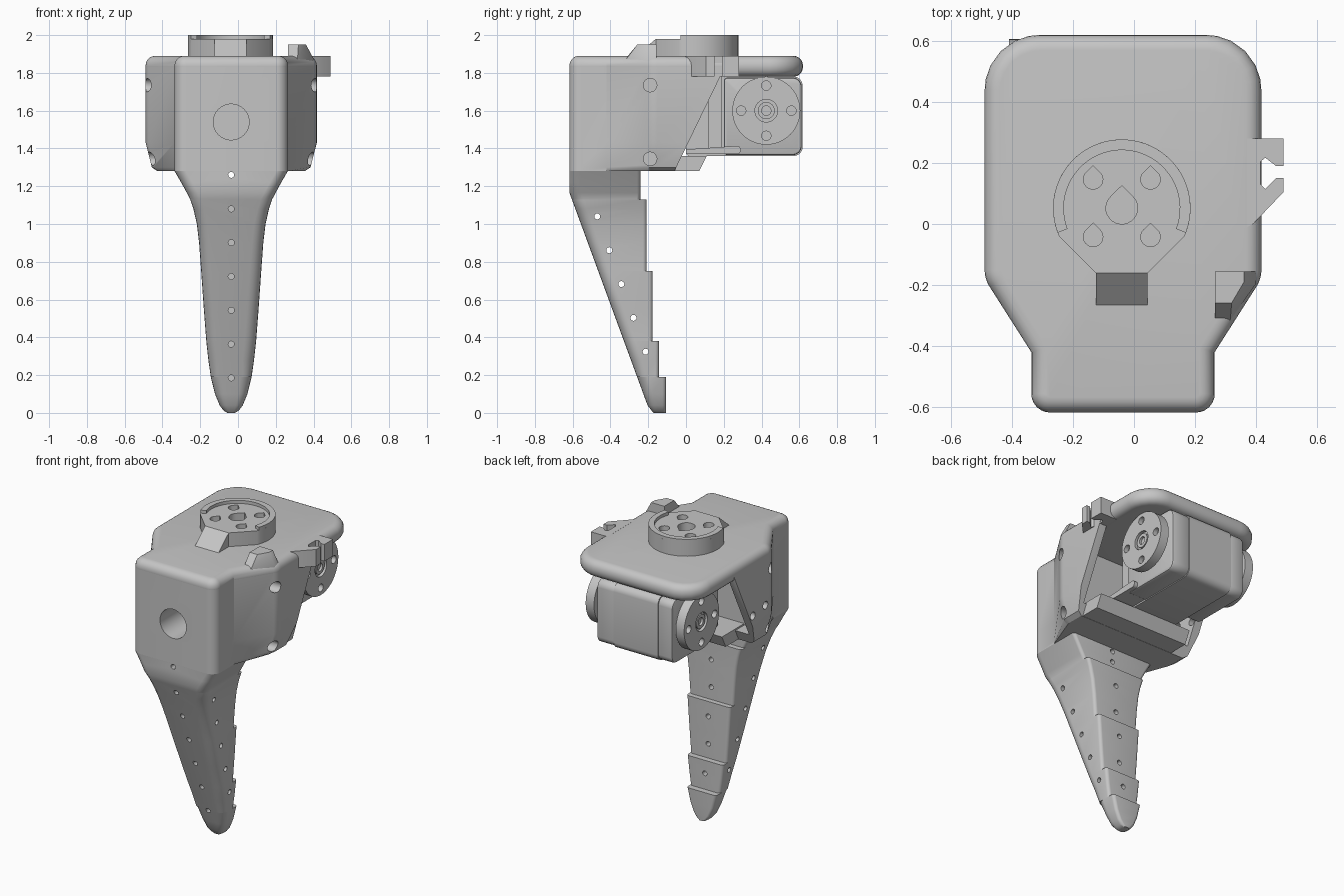
import bpy, bmesh, math
from mathutils import Vector

old = bpy.data.objects.get("Cube")
if old:
    bpy.data.objects.remove(old, do_unlink=True)

CX = -0.036  # symmetry plane of the housing
grey = bpy.data.materials.new("plain grey")
grey.use_nodes = True
colour = (0.56, 0.56, 0.56, 1)
grey.diffuse_color = colour
grey.node_tree.nodes["Principled BSDF"].inputs["Base Color"].default_value = colour


def loft(name, rings):
    """Closed solid through rings with equal point counts."""
    bm = bmesh.new()
    loops = [[bm.verts.new(p) for p in ring] for ring in rings]
    n = len(loops[0])
    for a, b in zip(loops, loops[1:]):
        for i in range(n):
            j = (i + 1) % n
            bm.faces.new((a[i], a[j], b[j], b[i]))
    bm.faces.new(loops[0][::-1])
    bm.faces.new(loops[-1])
    bmesh.ops.recalc_face_normals(bm, faces=bm.faces)
    mesh = bpy.data.meshes.new(name)
    bm.to_mesh(mesh)
    bm.free()
    mesh.materials.append(grey)
    ob = bpy.data.objects.new(name, mesh)
    bpy.context.collection.objects.link(ob)
    return ob


def prism(name, pts, lo, hi, axis="z"):
    place = {"z": lambda a, b, c: (a, b, c), "x": lambda a, b, c: (c, a, b),
             "y": lambda a, b, c: (a, c, b)}[axis]
    return loft(name, [[place(a, b, c) for a, b in pts] for c in (lo, hi)])


def rounded(corners, steps=6):
    """Fillet a polygon given as (x, y, radius) corners."""
    out = []
    for i, (x, y, r) in enumerate(corners):
        p = Vector((x, y))
        if not r:
            out.append((x, y))
            continue
        a = (Vector(corners[i - 1][:2]) - p).normalized()
        b = (Vector(corners[(i + 1) % len(corners)][:2]) - p).normalized()
        half = a.angle(b) / 2
        c = p + (a + b).normalized() * r / math.sin(half)
        s, e = p + a * r / math.tan(half) - c, p + b * r / math.tan(half) - c
        for k in range(steps + 1):
            v = s.lerp(e, k / steps).normalized() * r
            out.append(tuple(c + v))
    return out


def circle(x, y, r, n=32, start=0, sweep=360):
    full = sweep == 360
    return [(x + r * math.cos(math.radians(start + sweep * k / (n if full else n - 1))),
             y + r * math.sin(math.radians(start + sweep * k / (n if full else n - 1))))
            for k in range(n)]


def teardrop(x, y, r):
    return circle(x, y, r, 20, 135, 270) + [(x, y + r * 1.41)]


def box(name, x0, x1, y0, y1, z0, z1):
    return prism(name, [(x0, y0), (x1, y0), (x1, y1), (x0, y1)], z0, z1)


def apply(ob, mod):
    bpy.context.view_layer.objects.active = ob
    bpy.ops.object.modifier_apply(modifier=mod.name)


def cut(ob, *cutters):
    for c in cutters:
        m = ob.modifiers.new("cut", "BOOLEAN")
        m.operation, m.solver, m.object = "DIFFERENCE", "EXACT", c
        apply(ob, m)
        bpy.data.objects.remove(c, do_unlink=True)


def bevel(ob, width, segments):
    m = ob.modifiers.new("round", "BEVEL")
    m.width, m.segments, m.angle_limit = width, segments, math.radians(40)
    apply(ob, m)


def outline(w, back, r):
    """Plan of the housing: narrow front, flared sides, given back edge."""
    right = [(0.30, -0.617, 0.06), (0.30, -0.42, 0), (w, -0.18, 0.1), (w, back, r)]
    return rounded([(CX + x, y, q) for x, y, q in right]
                   + [(CX - x, y, q) for x, y, q in reversed(right)])


# Top plate with a rounded rim
plate = prism("top_plate", outline(0.453, 0.619, 0.18), 1.78, 1.89)
bevel(plate, 0.05, 5)

# Housing with tapered side wings
housing = loft("housing", [[(x, y, z) for x, y in outline(w, 0.2, 0)]
               for w, z in ((0.39, 1.28), (0.42, 1.30), (0.453, 1.43), (0.453, 1.83))])
cut(housing,
    prism("slant", [(-0.1, 1.2), (0.21, 1.84), (0.6, 1.84), (0.6, 1.2)], -1, 1, "x"),
    box("cavity", CX - 0.40, CX + 0.40, -0.12, 0.5, 1.35, 1.79),
    prism("cable_hole", circle(CX, 1.54, 0.095), -0.7, -0.3, "y"))
for z in (1.735, 1.345):
    for x in (-0.6, 0.33):
        cut(housing, prism("screw", circle(-0.19, z, 0.036, 16), x, x + 0.2, "x"))
for y, z in ((0.01, 1.50), (-0.12, 1.52)):
    cut(housing, prism("screw", circle(y, z, 0.025, 16), -0.6, -0.4, "x"))
prism("floor", [(-0.12, 1.281), (0.07, 1.281), (0.11, 1.36), (-0.12, 1.36)],
      CX - 0.3, CX + 0.38, "x")

# Tapered leg: (height, half width), front slope and stepped back
widths = [(0, 0.02), (0.012, 0.04), (0.04, 0.061), (0.1, 0.086), (0.19, 0.108), (0.28, 0.121),
          (0.38, 0.132), (0.55, 0.145), (0.75, 0.159), (0.9, 0.17), (1.0, 0.182),
          (1.08, 0.2), (1.13, 0.217), (1.165, 0.235), (1.22, 0.265), (1.28, 0.3)]
steps = {0.19: -0.105, 0.38: -0.142, 0.75: -0.177, 1.13: -0.208, 9: -0.24}


def front_y(z):
    if z < 0.03:
        return -0.17 - z
    return max(-0.617, -0.2 - 0.417 * (z - 0.03) / 1.135)


def back_y(z):
    return next(b for top, b in steps.items() if z <= top)


def leg_ring(z, w, back):
    front = front_y(z)
    r = min(0.06, w * 0.6, (back - front) * 0.4)
    q = min(0.02, r)
    pts = rounded([(CX - w, front, r), (CX + w, front, r), (CX + w, back, q), (CX - w, back, q)], 4)
    return [(x, y, z) for x, y in pts]


rings = []
for z, w in widths:
    rings.append(leg_ring(z, w, back_y(z)))
    if z in steps:
        rings.append(leg_ring(z + 0.001, w, back_y(z + 0.001)))
leg = loft("leg", rings)
for k in range(6):
    z = 0.185 + 0.179 * k
    up = z + 0.11
    cut(leg, prism("front_pin", circle(CX, z, 0.016, 12), -1, front_y(z) + 0.04, "y"),
        prism("back_pin", circle(CX, up, 0.016, 12), back_y(up) - 0.04, 0.3, "y"))
for ob in (leg, housing):
    cut(ob, prism("top_pin", circle(CX, 1.26, 0.016, 12), -1, 0.3, "y"))
for k in range(5):
    cut(leg, prism("side_pin", circle(-0.47 + 0.064 * k, 1.04 - 0.179 * k, 0.016, 12), -1, 1, "x"))

# Round mount on the top, with a raised arc and a sloping tongue
tx, ty = -0.04, 0.052
mount = prism("mount", circle(tx, ty, 0.225, 48, -24, 228)
              + [(tx - 0.085, -0.16), (tx + 0.085, -0.16)], 1.87, 1.98)
prism("mount_lip", circle(tx, ty, 0.225, 40, -21, 222)
      + circle(tx, ty, 0.19, 40, 201, -222), 1.96, 2.0)
prism("tongue", [(-0.15, 1.88), (-0.265, 1.88), (-0.265, 1.89), (-0.16, 1.98), (-0.15, 1.98)],
      tx - 0.085, tx + 0.085, "x")
cut(mount, prism("hub", teardrop(tx, ty, 0.052), 1.9, 2.1))
for sx in (-1, 1):
    for sy in (-1, 1):
        cut(mount, prism("bolt", teardrop(tx + sx * 0.094, ty + sy * 0.094, 0.032), 1.9, 2.1))

# Bump on the flared edge, with sloping sides
foot = [(0.265, -0.32), (0.315, -0.315), (0.40, -0.195), (0.40, -0.155), (0.265, -0.155)]
crown = [(0.265, -0.258), (0.32, -0.258), (0.36, -0.19), (0.36, -0.155), (0.265, -0.155)]
loft("edge_bump", [[(x, y, z) for x, y in pts]
                   for pts, z in ((foot, 1.82), (foot, 1.875), (crown, 1.95))])

# Cable clip on the side
prism("cable_clip", [(0.37, -0.01), (0.39, 0.0), (0.49, 0.105), (0.49, 0.15), (0.465, 0.15),
                     (0.43, 0.115), (0.415, 0.13), (0.415, 0.205), (0.43, 0.217), (0.465, 0.19),
                     (0.49, 0.19), (0.49, 0.28), (0.37, 0.28)], 1.78, 1.89)


# Servo motor: middle case, two end covers, horns
def case(front, inset):
    back, low, high = 0.617 - inset, 1.36 + inset, 1.78 - inset
    return rounded([(front, low, 0.02), (back, low, 0.045),
                    (back, high, 0.045), (front, high, 0.02)], 4)


prism("servo_case", case(0, 0), -0.23, 0.09, "x")
for name, lo, hi in (("servo_cover_left", 0.08, 0.215), ("servo_cover_right", -0.33, -0.22)):
    bevel(prism(name, case(0.2, 0.005), lo, hi, "x"), 0.012, 2)
for name, base, tip, side in (("horn_left", 0.2, 0.3, 1), ("horn_right", -0.32, -0.41, -1)):
    prism(name + "_hub", circle(0.425, 1.6, 0.1), base, tip - side * 0.04, "x")
    horn = prism(name, circle(0.425, 1.6, 0.18, 48), tip - side * 0.06, tip, "x")
    cut(horn, prism("ring", circle(0.425, 1.6, 0.06), tip - side * 0.02, tip + side * 0.1, "x"))
    for k in range(4):
        a = k * math.pi / 2
        c = circle(0.425 + 0.133 * math.cos(a), 1.6 + 0.133 * math.sin(a), 0.025, 16)
        cut(horn, prism("bolt", c, tip - side * 0.03, tip + side * 0.1, "x"))
    boss = prism(name + "_boss", circle(0.425, 1.6, 0.045), base, tip - side * 0.005, "x")
    cut(boss, prism("bore", circle(0.425, 1.6, 0.025, 16), tip - side * 0.03, tip + side, "x"))

# Servo mounting ear
prism("mounting_ear", rounded([(0.0, 1.37, 0), (0.29, 1.37, 0.02), (0.29, 1.415, 0.02),
                               (0.0, 1.395, 0)]), 0.08, 0.24, "x")
box("ear_post", 0.08, 0.14, 0.12, 0.19, 1.38, 1.78)

for ob in bpy.context.scene.objects:
    if ob.type == "MESH":
        bpy.ops.object.select_all(action="DESELECT")
        ob.select_set(True)
        bpy.context.view_layer.objects.active = ob
        bpy.ops.object.shade_smooth_by_angle(angle=math.radians(32))
